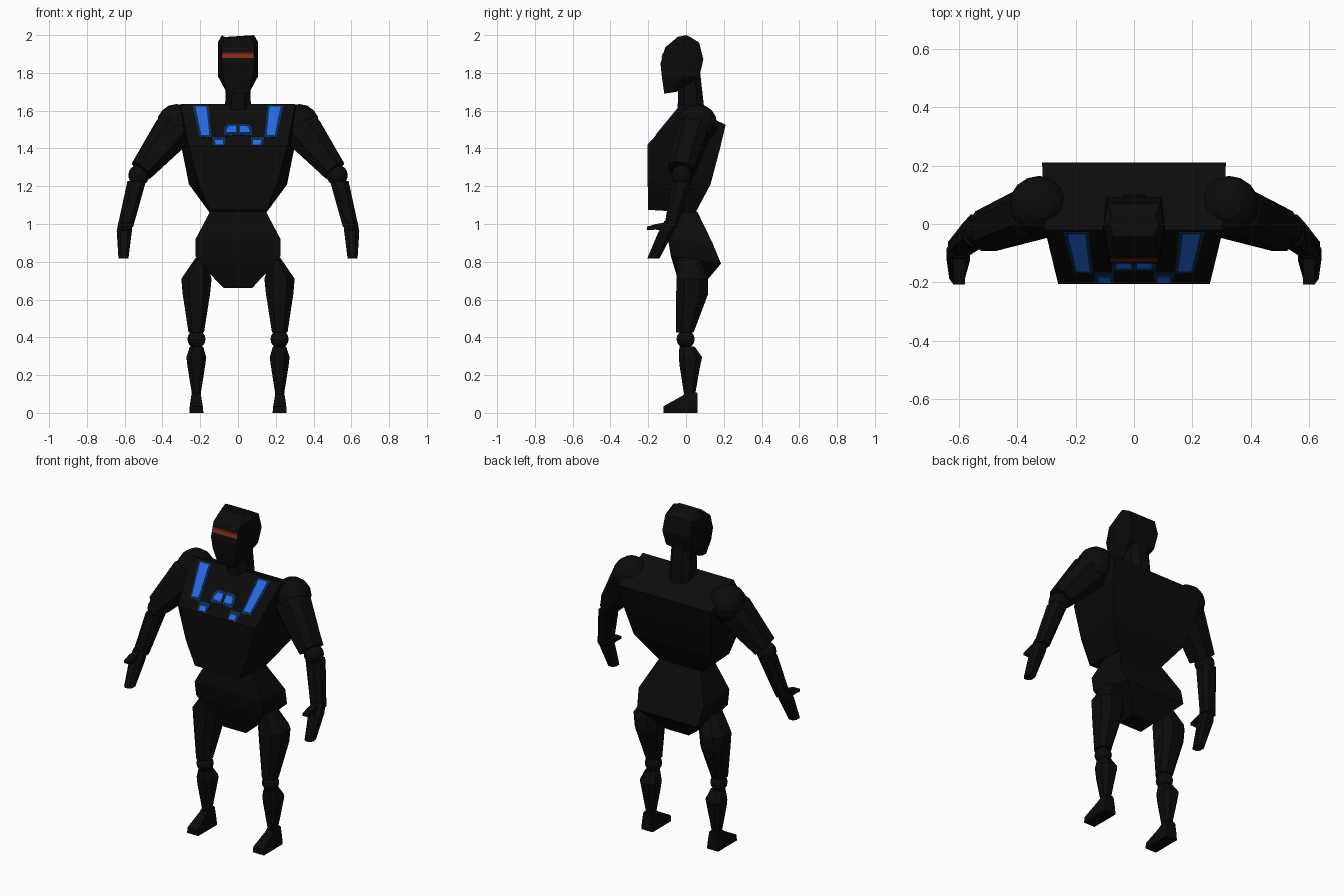
import bpy, bmesh, math
from mathutils import Vector

if "Cube" in bpy.data.objects:
    bpy.data.objects.remove(bpy.data.objects["Cube"])


def material(name, rgb):
    m = bpy.data.materials.new(name)
    m.diffuse_color = (*rgb, 1)
    m.use_nodes = True
    m.node_tree.nodes["Principled BSDF"].inputs["Base Color"].default_value = m.diffuse_color
    return m


BLACK = material("black armour", (0.0033, 0.0033, 0.0035))
NAVY = material("dark blue frame", (0.003, 0.026, 0.085))
BLUE = material("bright blue light", (0.02, 0.14, 0.76))
RED = material("visor red", (0.24, 0.025, 0.008))
DARK_RED = material("visor dark red", (0.11, 0.012, 0.006))


def finish(bm, name, mat, mirror):
    bmesh.ops.recalc_face_normals(bm, faces=bm.faces)
    me = bpy.data.meshes.new(name)
    bm.to_mesh(me)
    bm.free()
    me.materials.append(mat)
    ob = bpy.data.objects.new(name, me)
    bpy.context.collection.objects.link(ob)
    if mirror:
        mod = ob.modifiers.new("Mirror", 'MIRROR')
        mod.use_mirror_merge = False
    return ob


def loft(name, rings, mat=BLACK, mirror=True):
    bm = bmesh.new()
    vs = [[bm.verts.new(p) for p in r] for r in rings]
    n = len(vs[0])
    for a, b in zip(vs, vs[1:]):
        for i in range(n):
            j = (i + 1) % n
            bm.faces.new((a[i], a[j], b[j], b[i]))
    bm.faces.new(vs[0])
    bm.faces.new(vs[-1])
    return finish(bm, name, mat, mirror)


def both(*half):
    """Symmetric ring from right-half points, front to back."""
    return list(half) + [(-x, y, z) for x, y, z in reversed(half)]


def box_ring(x0, x1, y0, y1, z, c=0.25):
    """Horizontal rectangle with cut corners."""
    dx, dy = (x1 - x0) * c, (y1 - y0) * c
    return [(x0 + dx, y0, z), (x1 - dx, y0, z), (x1, y0 + dy, z), (x1, y1 - dy, z),
            (x1 - dx, y1, z), (x0 + dx, y1, z), (x0, y1 - dy, z), (x0, y0 + dy, z)]


def tilted_ring(center, axis, hu, hv, c=0.5):
    """Cut-corner rectangle square to an axis."""
    w = Vector(axis).normalized()
    u = Vector((0, 1, 0)).cross(w).normalized()
    v = w.cross(u)
    return [Vector(center) + u * x + v * y for x, y, _ in box_ring(-hu, hu, -hv, hv, 0, c / 2)]


def ball(name, loc, r, seg=16):
    bm = bmesh.new()
    bmesh.ops.create_uvsphere(bm, u_segments=seg, v_segments=seg // 2, radius=r)
    bmesh.ops.translate(bm, verts=bm.verts, vec=loc)
    return finish(bm, name, BLACK, True)


# Torso, pelvis
loft("torso", [
    both((.305, -.02, 1.635), (.315, .21, 1.525)),
    both((.26, -.205, 1.41), (.298, .18, 1.40)),
    both((.21, -.203, 1.22), (.26, .13, 1.21)),
    both((.15, -.2, 1.075), (.15, .05, 1.06))], mirror=False)
loft("pelvis", [
    both((.14, -.07, 1.08), (.14, .06, 1.065)),
    both((.225, -.095, .92), (.22, .14, .90)),
    both((.225, -.08, .83), (.20, .185, .79)),
    both((.075, -.03, .66), (.075, .08, .665))], mirror=False)

# Neck and head
loft("neck", [box_ring(-.07, .07, -.045, .10, 1.58), box_ring(-.062, .062, -.04, .075, 1.80)],
     mirror=False)
loft("head", [
    both((.07, -.045, 1.99), (.085, 0, 2.0), (.075, .03, 1.985)),
    both((.087, -.11, 1.935), (.105, -.01, 1.965), (.09, .07, 1.96)),
    both((.087, -.135, 1.85), (.107, -.02, 1.87), (.095, .092, 1.87)),
    both((.08, -.128, 1.78), (.105, -.02, 1.78), (.085, .07, 1.78)),
    both((.055, -.115, 1.69), (.06, -.08, 1.695), (.05, -.05, 1.70))], mirror=False)


def plate(name, corners, at, normal, lift, mat, mirror=True):
    """Thin plate from front-view corners, laid on the sloping face y = at(z)."""
    n = Vector(normal).normalized()
    base = [Vector((x, at(z), z)) for x, z in corners]
    return loft(name, [[p - n * .002 for p in base], [p + n * lift for p in base]], mat, mirror)


# Visor in two tones
def face_y(z):
    return -.135 + (z - 1.85) * .025 / .085


for label, z0, z1, mat in (("lower", 1.878, 1.895, RED), ("upper", 1.895, 1.907, DARK_RED)):
    plate("visor_" + label, [(-.083, z0), (.083, z0), (.083, z1), (-.083, z1)],
          face_y, (0, -.96, .28), .004, mat, False)


# Chest lights: blue panels in dark blue frames
def chest_y(z):
    return -.205 + (z - 1.41) * .185 / .225


def chest_light(name, frame, light):
    nrm = (0, -.225, .185)
    plate(name + "_frame", frame, chest_y, nrm, .003, NAVY)
    plate(name + "_panel", light, chest_y, nrm, .006, BLUE)


chest_light("strip_light",
            [(.14, 1.455), (.205, 1.46), (.242, 1.625), (.155, 1.625)],
            [(.152, 1.468), (.196, 1.468), (.226, 1.618), (.167, 1.618)])
chest_light("centre_light",
            [(.002, 1.47), (.075, 1.465), (.075, 1.505), (.058, 1.527), (.002, 1.527)],
            [(.01, 1.48), (.06, 1.48), (.06, 1.497), (.048, 1.514), (.01, 1.514)])
chest_light("lower_light",
            [(.07, 1.413), (.132, 1.413), (.138, 1.458), (.068, 1.458)],
            [(.08, 1.418), (.12, 1.418), (.122, 1.44), (.08, 1.44)])

# Arms
ball("shoulder", (.325, .06, 1.53), .105)
AXIS = (.17, -.06, -.2)
loft("upper_arm", [
    tilted_ring((.32, .045, 1.52), AXIS, .085, .08),
    tilted_ring((.35, .035, 1.485), AXIS, .102, .085),
    tilted_ring((.51, -.025, 1.285), AXIS, .063, .07)])
ball("elbow", (.525, -.022, 1.258), .056)
loft("forearm", [box_ring(.487, .585, -.075, .032, 1.228),
                 box_ring(.555, .638, -.115, -.045, .985)])
loft("hand", [
    box_ring(.562, .632, -.115, -.05, 1.015),
    box_ring(.562, .642, -.145, -.065, .96),
    box_ring(.58, .633, -.205, -.14, .818)])
loft("thumb", [[(x, y, z) for x, z in ((.58, a), (.62, a), (.62, b), (.58, b))]
               for y, a, b in ((-.10, .96, 1.01), (-.16, .97, 1.0), (-.207, .968, .985))])

# Legs
loft("thigh", [
    box_ring(.17, .225, -.04, .07, .82),
    box_ring(.14, .30, -.05, .117, .71),
    box_ring(.148, .293, -.052, .117, .63),
    box_ring(.18, .262, -.052, .04, .425)])
ball("knee", (.22, -.002, .39), .048)
loft("shin", [
    box_ring(.185, .255, -.035, .045, .352),
    box_ring(.168, .273, -.038, .085, .295),
    box_ring(.174, .268, -.034, .075, .25),
    box_ring(.198, .243, -.01, .048, .095)])


def foot_ring(x0, x1, y0, z0, y1, z1):
    return [(x0, y0, z0), (x1, y0, z0), (x1, y1, z1), (x0, y1, z1)]


loft("foot", [
    foot_ring(.183, .258, -.12, 0, .06, 0),
    foot_ring(.187, .255, -.12, .035, .06, .04),
    foot_ring(.197, .246, -.02, .09, .06, .1),
    foot_ring(.199, .243, 0, .108, .058, .108)])
